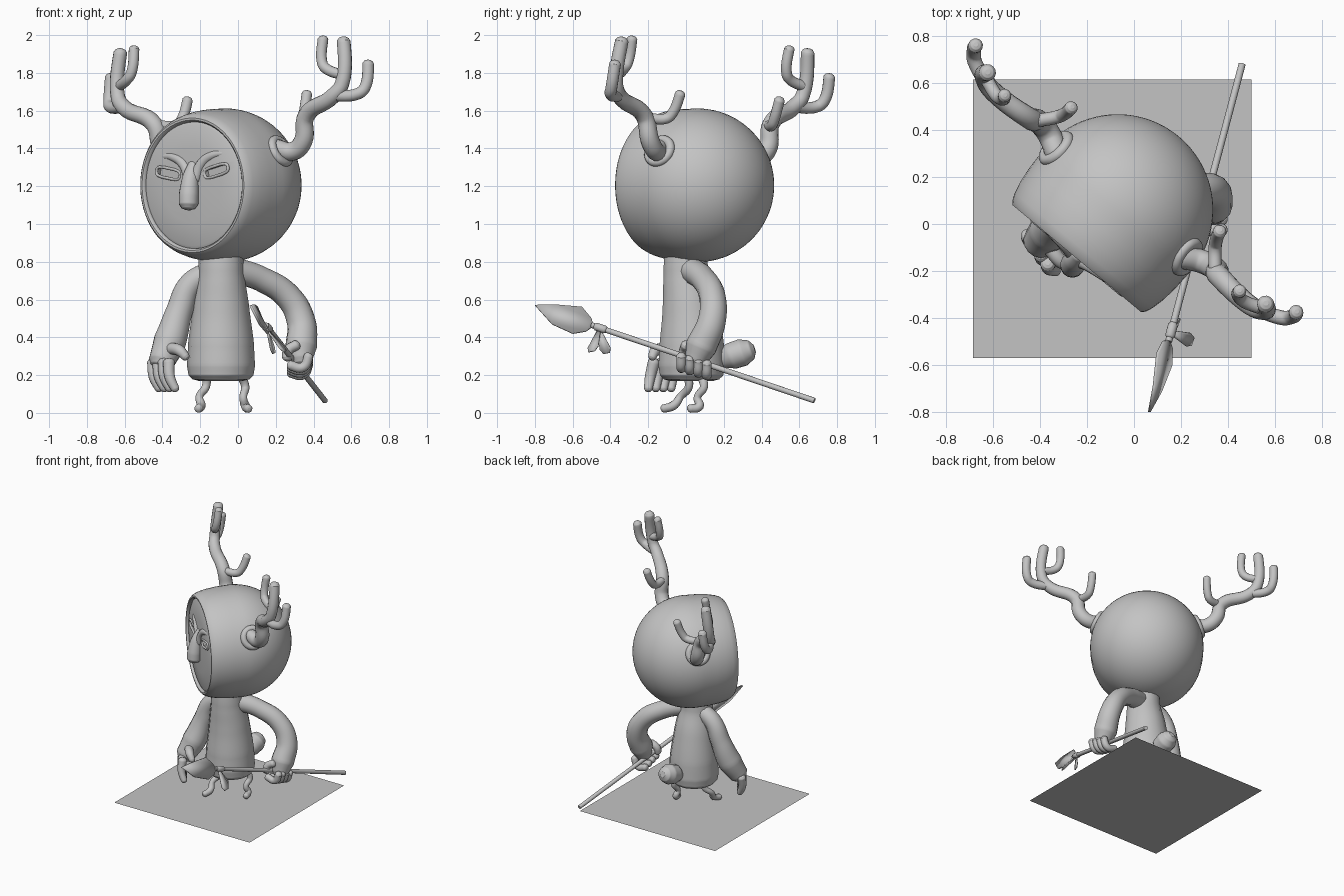
import bpy, bmesh, math
from mathutils import Vector, Matrix

if "Cube" in bpy.data.objects:
    bpy.data.objects.remove(bpy.data.objects["Cube"])

clay = bpy.data.materials.new("plain_grey")
clay.use_nodes = True
clay.diffuse_color = (0.55, 0.55, 0.55, 1)
clay.node_tree.nodes["Principled BSDF"].inputs["Base Color"].default_value = clay.diffuse_color
parts = []


def link(name, data):
    ob = bpy.data.objects.new(name, data)
    bpy.context.collection.objects.link(ob)
    data.materials.append(clay)
    parts.append(ob)
    return ob


def from_bmesh(name, bm, matrix=Matrix()):
    bmesh.ops.transform(bm, matrix=matrix, verts=bm.verts)
    bmesh.ops.recalc_face_normals(bm, faces=bm.faces)
    me = bpy.data.meshes.new(name)
    bm.to_mesh(me)
    bm.free()
    return link(name, me)


def tube(name, pts, radii, cap=0.6, closed=False, straight=False):
    """Round limb through pts; a single radius or one per point; domed ends."""
    pts = [Vector(p) for p in pts]
    if not isinstance(radii, (list, tuple)):
        radii = [radii] * len(pts)
    radii = list(radii)
    if cap and not closed:
        for end in (0, -1):
            r = radii[end]
            out = (pts[end] - pts[1 if end == 0 else -2]).normalized()
            extra = [(pts[end] + out * r * cap * 0.7, r * 0.72), (pts[end] + out * r * cap, r * 0.3)]
            for p, q in extra:
                at = 0 if end == 0 else len(pts)
                pts.insert(at, p)
                radii.insert(at, q)
    cu = bpy.data.curves.new(name, "CURVE")
    cu.dimensions, cu.fill_mode = "3D", "FULL"
    cu.bevel_depth, cu.bevel_resolution, cu.resolution_u = 1, 5, 8
    cu.use_fill_caps = True
    sp = cu.splines.new("BEZIER")
    sp.use_cyclic_u = closed
    sp.bezier_points.add(len(pts) - 1)
    for bp, p, r in zip(sp.bezier_points, pts, radii):
        bp.co, bp.radius = p, r
        bp.handle_left_type = bp.handle_right_type = "VECTOR" if straight else "AUTO"
    ob = link(name, cu)
    bpy.ops.object.select_all(action="DESELECT")
    ob.select_set(True)
    bpy.context.view_layer.objects.active = ob
    bpy.ops.object.convert(target="MESH")
    return ob


def leaf(name, pts, thickness=0.012):
    bm = bmesh.new()
    bm.faces.new([bm.verts.new(p) for p in pts])
    ob = from_bmesh(name, bm)
    mod = ob.modifiers.new("thickness", "SOLIDIFY")
    mod.thickness, mod.offset = thickness, 0
    return ob


# Head frame: side axis, up axis, facing axis
centre = Vector((-0.07, 0.06, 1.205))
side = Vector((0.768, -0.639, 0.04)).normalized()
back = Vector((0, 0, 1)).cross(side).normalized()
up = side.cross(back)
head_frame = Matrix.Translation(centre) @ Matrix((side, up, -back)).transposed().to_4x4()


def on_head(u, v, d):
    return head_frame @ Vector((u, v, d))


def flip(p):
    p = Vector(p)
    return p - 2 * (p - centre).dot(side) * side


# Head: ball turned into a flared mask rim with a shallow face disc
arc = [math.pi * (1 - 0.53 * i / 20) for i in range(21)]
profile = [(0.407 * math.sin(a), 0.407 * math.cos(a)) for a in arc]
profile += [(0.403, 0.1), (0.395, 0.17), (0.382, 0.225), (0.37, 0.255), (0.356, 0.27),
            (0.345, 0.27), (0.337, 0.262), (0.335, 0.25), (0.32, 0.257), (0.2, 0.266), (0.1, 0.27), (0, 0.272)]
bm = bmesh.new()
ring = [bm.verts.new((r, 0, d)) for r, d in profile]
edges = [bm.edges.new(pair) for pair in zip(ring, ring[1:])]
bmesh.ops.spin(bm, geom=ring + edges, cent=(0, 0, 0), axis=(0, 0, 1), angle=math.tau, steps=64)
bmesh.ops.remove_doubles(bm, verts=bm.verts, dist=0.0005)
head = from_bmesh("head", bm, head_frame)

# Eyes: slanted slots with raised lids, and brows that run into the nose
for s, label in ((1, "left"), (-1, "right")):
    eye = head_frame @ Matrix.Translation((s * 0.165, 0.07, 0.266)) @ Matrix.Rotation(s * 0.2, 4, "Z")
    bm = bmesh.new()
    bmesh.ops.create_cube(bm, size=2)
    cutter = from_bmesh("eye_cutter", bm, eye @ Matrix.Diagonal((0.078, 0.022, 0.03, 1)))
    cutter.hide_render = True
    mod = head.modifiers.new("eye_slot", "BOOLEAN")
    mod.operation, mod.object, mod.solver = "DIFFERENCE", cutter, "EXACT"
    bpy.context.view_layer.objects.active = head
    bpy.ops.object.modifier_apply(modifier=mod.name)
    parts.remove(cutter)
    bpy.data.objects.remove(cutter)
    lid = []
    for i in range(12):
        c, n = math.cos(i * math.tau / 12), math.sin(i * math.tau / 12)
        lid.append(eye @ Vector((0.083 * math.copysign(abs(c) ** 0.6, c),
                                 0.026 * math.copysign(abs(n) ** 0.6, n), 0)))
    tube(label + "_eyelid", lid, 0.008, closed=True)
    tube(label + "_brow", [on_head(s * 0.02, 0.03, 0.27), on_head(s * 0.06, 0.11, 0.26),
                           on_head(s * 0.14, 0.155, 0.252), on_head(s * 0.22, 0.16, 0.243)],
         [0.03, 0.027, 0.023, 0.015])
tube("nose", [on_head(0, 0.11, 0.25), on_head(0, 0.04, 0.28), on_head(0, -0.05, 0.30), on_head(0, -0.1, 0.305)],
     [0.03, 0.045, 0.053, 0.052])

# Antlers and the collars they grow from
antler = {
    "antler_stem": ([(0.2, -0.14, 1.4), (0.29, -0.16, 1.385), (0.345, -0.19, 1.44), (0.36, -0.22, 1.57),
                     (0.5, -0.35, 1.675), (0.55, -0.37, 1.74), (0.56, -0.34, 1.97)],
                    [0.05, 0.05, 0.05, 0.046, 0.042, 0.038, 0.036]),
    "antler_outer_prong": ([(0.5, -0.35, 1.68), (0.635, -0.4, 1.69), (0.67, -0.395, 1.72), (0.69, -0.375, 1.85)], 0.031),
    "antler_inner_prong": ([(0.55, -0.36, 1.79), (0.47, -0.33, 1.82), (0.447, -0.31, 1.85), (0.45, -0.285, 1.98)], 0.028),
    "antler_low_prong": ([(0.345, -0.19, 1.56), (0.345, -0.1, 1.56), (0.35, -0.07, 1.59), (0.365, -0.03, 1.69)], 0.028),
}
collar_axis = Vector((0.31, -0.21, 0.19)).normalized()
for label, place in (("left", Vector), ("right", flip)):
    for part, (pts, radii) in antler.items():
        tube(f"{label}_{part}", [place(p) for p in pts], radii)
    mid = place(centre + collar_axis * 0.4)
    turn = Matrix.Translation(mid) @ (mid - centre).to_track_quat("Z", "Y").to_matrix().to_4x4()
    loop = [turn @ Vector((0.066 * math.cos(a), 0.066 * math.sin(a), 0))
            for a in (i * math.tau / 12 for i in range(12))]
    tube(label + "_antler_collar", loop, 0.024, closed=True)

# Body and tail
tube("body", [(-0.09, 0.03, 0.17), (-0.09, 0.03, 0.178), (-0.09, 0.03, 0.2), (-0.09, 0.03, 0.25),
              (-0.09, 0.03, 0.37), (-0.09, 0.02, 0.57), (-0.09, 0.0, 0.74), (-0.09, 0.0, 0.86)],
     [0.12, 0.15, 0.172, 0.18, 0.174, 0.148, 0.122, 0.115], cap=0)
tube("tail", [(-0.07, 0.18, 0.27), (-0.06, 0.24, 0.3), (-0.055, 0.3, 0.32)], [0.04, 0.072, 0.074], cap=0.9)

# Left arm gripping the spear
tube("left_arm", [(-0.02, 0.03, 0.755), (0.12, 0.09, 0.71), (0.27, 0.14, 0.61), (0.335, 0.135, 0.48),
                  (0.335, 0.08, 0.35), (0.335, 0.05, 0.28)], [0.07, 0.066, 0.07, 0.076, 0.084, 0.06])
for i in range(4):
    y, z = -0.025 + 0.045 * i, 0.262 - 0.013 * i
    tube(f"left_finger_{i + 1}", [(0.375, y, z + 0.04), (0.345, y, z - 0.02), (0.275, y, z - 0.01)], 0.026)
tube("left_thumb", [(0.31, 0.0, 0.36), (0.265, -0.01, 0.33), (0.26, -0.02, 0.29)], 0.027)

# Right arm hanging open
tube("right_arm", [(-0.14, 0.02, 0.75), (-0.25, 0.02, 0.68), (-0.31, 0.01, 0.54), (-0.36, -0.03, 0.38),
                   (-0.405, -0.08, 0.27)], [0.06, 0.065, 0.072, 0.088, 0.07])
for i in range(4):
    x, y = -0.45 + 0.028 * i, -0.05 - 0.04 * i
    tube(f"right_finger_{i + 1}", [(x, y, 0.27), (x + 0.005, y - 0.02, 0.19), (x + 0.035, y - 0.03, 0.125)],
         [0.032, 0.028, 0.022])
tube("right_thumb", [(-0.36, -0.1, 0.34), (-0.31, -0.16, 0.33), (-0.275, -0.18, 0.295)], [0.032, 0.03, 0.022])

# Thin bent legs with feet
tube("left_leg", [(0.0, 0.06, 0.22), (0.038, 0.095, 0.14), (0.028, 0.06, 0.08), (0.04, 0.07, 0.035),
                  (0.055, 0.02, 0.022)], [0.024, 0.022, 0.02, 0.024, 0.022])
tube("right_leg", [(-0.165, 0.0, 0.22), (-0.17, 0.015, 0.14), (-0.205, -0.03, 0.085), (-0.195, -0.065, 0.04),
                   (-0.21, -0.12, 0.022)], [0.024, 0.022, 0.02, 0.024, 0.022])

# Spear: shaft, binding, blade and two hanging feathers
butt, neck = Vector((0.46, 0.68, 0.065)), Vector((0.147, -0.5, 0.465))
tube("spear_shaft", [butt, neck], 0.015, cap=0, straight=True)
tube("spear_binding", [neck.lerp(butt, 0.02), neck.lerp(butt, 0.06)], 0.021, straight=True)
leaf("spear_blade", [(0.147, -0.49, 0.46), (0.16, -0.53, 0.432), (0.158, -0.6, 0.42), (0.115, -0.71, 0.47),
                     (0.065, -0.8, 0.57), (0.085, -0.69, 0.572), (0.1, -0.55, 0.56), (0.125, -0.5, 0.5)])
for i, tip in enumerate([Vector((0.25, -0.5, 0.325)), Vector((0.19, -0.42, 0.315))]):
    root = Vector((0.155, -0.46, 0.44))
    across = Vector((0.01, 0.028, 0.006))
    low = root.lerp(tip, 0.8)
    leaf(f"feather_{i + 1}", [root - across * 0.3, low - across, tip - across * 0.6,
                              tip + across * 0.6, low + across, root + across * 0.3], 0.006)

# Ground slab
bm = bmesh.new()
bm.faces.new([bm.verts.new((x, y, 0)) for x, y in ((-0.685, -0.57), (0.5, -0.57), (0.5, 0.615), (-0.685, 0.615))])
from_bmesh("base_sheet", bm)

bpy.ops.object.select_all(action="DESELECT")
for ob in parts:
    ob.select_set(True)
bpy.context.view_layer.objects.active = head
bpy.ops.object.shade_smooth_by_angle(angle=math.radians(40))
